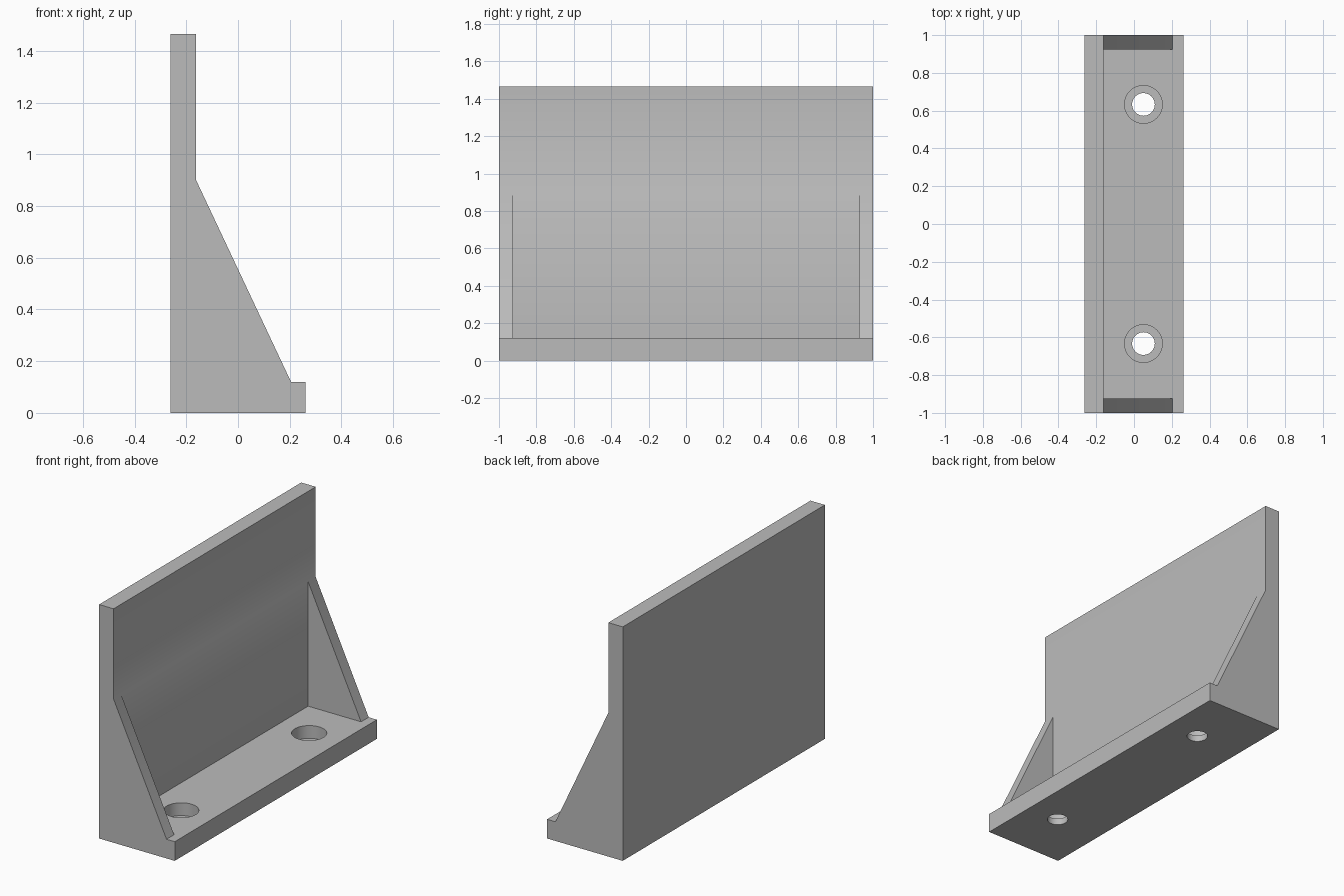
import bpy
import bmesh
import math
from mathutils import Matrix

if "Cube" in bpy.data.objects:
    bpy.data.objects.remove(bpy.data.objects["Cube"])

HALF_X, HEIGHT = 0.262, 1.465
PANEL_X, FOOT_X = -0.162, 0.205      # panel front face, toe of the gussets
BASE_Z, GUSSET_Z = 0.12, 0.9
GUSSET_Y = 0.925                     # inner face of the gussets
HOLE_X, HOLE_Y = 0.05, 0.633

grey = bpy.data.materials.new("plain grey")
grey.use_nodes = True
colour = (0.5, 0.5, 0.5, 1)
grey.diffuse_color = colour
grey.node_tree.nodes["Principled BSDF"].inputs["Base Color"].default_value = colour


def add_object(name, bm):
    bmesh.ops.recalc_face_normals(bm, faces=bm.faces)
    mesh = bpy.data.meshes.new(name)
    bm.to_mesh(mesh)
    bm.free()
    mesh.materials.append(grey)
    obj = bpy.data.objects.new(name, mesh)
    bpy.context.collection.objects.link(obj)
    return obj


def extrude_profile(name, profile, half_width):
    """Extrude an (x, z) outline along y."""
    bm = bmesh.new()
    face = bm.faces.new([bm.verts.new((x, -half_width, z)) for x, z in profile])
    geom = bmesh.ops.extrude_face_region(bm, geom=[face])["geom"]
    verts = [g for g in geom if isinstance(g, bmesh.types.BMVert)]
    bmesh.ops.translate(bm, verts=verts, vec=(0, 2 * half_width, 0))
    return add_object(name, bm)


def cylinder(name, radius, low, high, y):
    bm = bmesh.new()
    bmesh.ops.create_cone(bm, cap_ends=True, segments=48, radius1=radius,
                          radius2=radius, depth=high - low,
                          matrix=Matrix.Translation((HOLE_X, y, (low + high) / 2)))
    return add_object(name, bm)


def cut(target, cutter):
    mod = target.modifiers.new("cut", 'BOOLEAN')
    mod.operation, mod.solver, mod.object = 'DIFFERENCE', 'EXACT', cutter
    bpy.context.view_layer.objects.active = target
    bpy.ops.object.modifier_apply(modifier=mod.name)
    bpy.data.objects.remove(cutter)


# Side outline of the whole bracket: panel, sloping gusset and base
bracket = extrude_profile("angle_bracket", [
    (-HALF_X, 0), (HALF_X, 0), (HALF_X, BASE_Z), (FOOT_X, BASE_Z),
    (PANEL_X, GUSSET_Z), (PANEL_X, HEIGHT), (-HALF_X, HEIGHT)], 1)

# Open space between the two gussets
cut(bracket, extrude_profile("pocket_cutter", [
    (PANEL_X, BASE_Z), (FOOT_X, BASE_Z), (FOOT_X, GUSSET_Z), (PANEL_X, GUSSET_Z)],
    GUSSET_Y))

# Counterbored screw holes
for y in (-HOLE_Y, HOLE_Y):
    cut(bracket, cylinder("counterbore_cutter", 0.1, 0.04, 0.3, y))
    cut(bracket, cylinder("screw_hole_cutter", 0.06, -0.1, 0.3, y))

# Merge leftover seams and shade
bm = bmesh.new()
bm.from_mesh(bracket.data)
bmesh.ops.remove_doubles(bm, verts=bm.verts, dist=0.0001)
bmesh.ops.dissolve_limit(bm, angle_limit=math.radians(1), verts=bm.verts, edges=bm.edges)
bm.to_mesh(bracket.data)
bm.free()
bpy.ops.object.select_all(action='DESELECT')
bracket.select_set(True)
bpy.context.view_layer.objects.active = bracket
bpy.ops.object.shade_smooth_by_angle(angle=math.radians(30))
